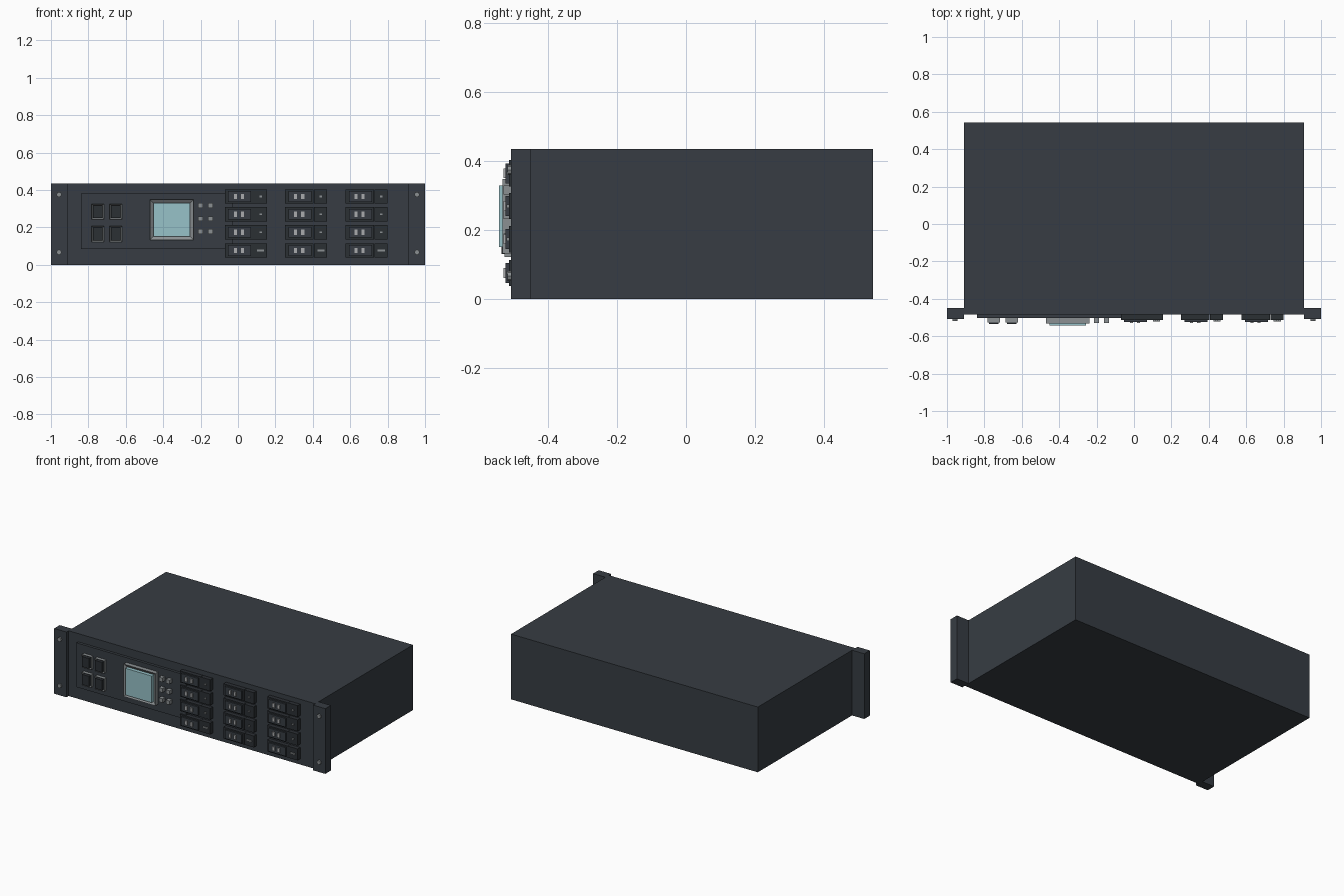
import bpy, bmesh, math
from mathutils import Matrix

if "Cube" in bpy.data.objects:
    bpy.data.objects.remove(bpy.data.objects["Cube"])


def material(name, rgb):
    m = bpy.data.materials.new(name)
    m.diffuse_color = (*rgb, 1)
    m.use_nodes = True
    m.node_tree.nodes["Principled BSDF"].inputs["Base Color"].default_value = m.diffuse_color
    return m


CASE = material("charcoal case", (0.038, 0.046, 0.056))
DARK = material("dark plastic", (0.024, 0.029, 0.034))
GREY = material("mid grey trim", (0.26, 0.28, 0.29))
LIGHT = material("light grey contacts", (0.40, 0.41, 0.42))
SCREEN = material("pale teal screen", (0.31, 0.54, 0.58))


def finish(name, bm, mat):
    me = bpy.data.meshes.new(name)
    bmesh.ops.recalc_face_normals(bm, faces=bm.faces)
    bm.to_mesh(me)
    bm.free()
    me.materials.append(mat)
    ob = bpy.data.objects.new(name, me)
    bpy.context.collection.objects.link(ob)
    return ob


def box(name, x, y, z, mat):
    """Box from (min, max) pairs on each axis."""
    bm = bmesh.new()
    bmesh.ops.create_cube(bm, size=1)
    for v in bm.verts:
        v.co = [(a + b) / 2 + c * (b - a) for (a, b), c in zip((x, y, z), v.co)]
    return finish(name, bm, mat)


def plate(name, cx, cz, w, h, back, front, mat):
    """Box centred on the front panel, reaching from back to front in y."""
    return box(name, (cx - w / 2, cx + w / 2), (front, back),
               (cz - h / 2, cz + h / 2), mat)


def frame(name, cx, cz, w, h, rim, back, front, mat):
    """Rectangular ring with a hole, open towards the front."""
    bm = bmesh.new()
    bmesh.ops.create_cube(bm, size=1)
    for v in bm.verts:
        v.co = (cx + v.co.x * w, (back + front) / 2 + v.co.y * (back - front), cz + v.co.z * h)
    bm.normal_update()
    face = min(bm.faces, key=lambda f: f.normal.y)
    bmesh.ops.inset_region(bm, faces=[face], thickness=rim, use_even_offset=True)
    for v in face.verts:
        v.co.y += (back - front) * 0.5
    return finish(name, bm, mat)


TOP, FACE = 0.435, -0.485

# Case and rack ears
box("case", (-0.91, 0.91), (FACE, 0.543), (0, TOP), CASE)
for side, s in (("left", -1), ("right", 1)):
    box(side + "_rack_ear", tuple(sorted((s * 0.91, s))), (-0.508, -0.45), (0, TOP), CASE)
    for i, z in enumerate((0.067, 0.375)):
        bm = bmesh.new()
        bmesh.ops.create_cone(bm, cap_ends=True, segments=8, radius1=0.014, radius2=0.014,
                              depth=0.02, matrix=Matrix.Translation((s * 0.957, -0.508, z))
                              @ Matrix.Rotation(math.pi / 2, 4, 'X'))
        finish(f"{side}_ear_screw_{i}", bm, GREY)

# Raised control panel
box("control_panel", (-0.84, -0.03), (-0.503, FACE), (0.085, 0.38), CASE)

# Four rocker buttons in grey frames
for x in (-0.75, -0.654):
    for z in (0.284, 0.165):
        frame("rocker_frame", x, z, 0.068, 0.084, 0.008, -0.503, -0.526, GREY)
        plate("rocker_button", x, z, 0.052, 0.068, -0.503, -0.535, DARK)

# Display
frame("screen_frame", -0.354, 0.24, 0.234, 0.216, 0.02, -0.503, -0.532, GREY)
plate("screen", -0.354, 0.24, 0.194, 0.178, -0.51, -0.542, SCREEN)

# Keypad
for x in (-0.2, -0.148):
    for z in (0.316, 0.246, 0.178):
        plate("keypad_button", x, z, 0.026, 0.026, -0.503, -0.53, GREY)

# Three columns of four outlets
for x in (0.042, 0.364, 0.687):
    for row, z in enumerate((0.076, 0.174, 0.27, 0.365)):
        plate("outlet_base", x - 0.036, z, 0.152, 0.076, FACE, -0.513, DARK)
        plate("outlet_side_cell", x + 0.077, z, 0.070, 0.076, FACE, -0.513, DARK)
        plate("outlet_socket", x - 0.033, z, 0.123, 0.058, -0.512, -0.523, CASE)
        for dx in (-0.056, -0.018):
            plate("outlet_contact", x + dx, z, 0.017, 0.028, -0.522, -0.53, LIGHT)
        w = 0.038 if row == 0 else 0.012
        plate("outlet_marker", x + 0.079, z, w, 0.010, -0.512, -0.52, GREY)
